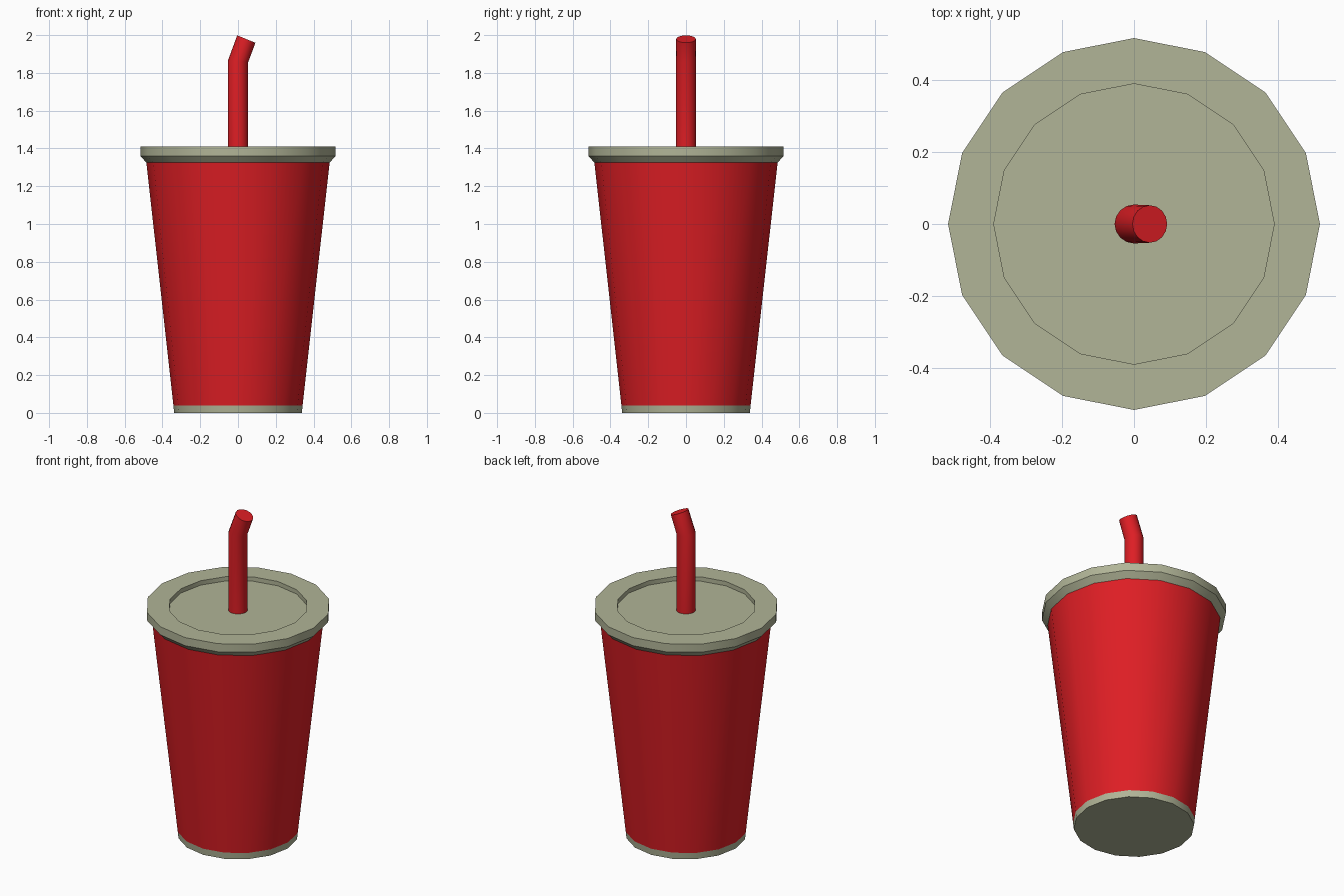
import bpy, bmesh, math
from mathutils import Matrix, Vector

if "Cube" in bpy.data.objects:
    bpy.data.objects.remove(bpy.data.objects["Cube"])

SIDES = 16


def material(name, color):
    mat = bpy.data.materials.new(name)
    mat.diffuse_color = color
    mat.use_nodes = True
    mat.node_tree.nodes["Principled BSDF"].inputs["Base Color"].default_value = mat.diffuse_color
    return mat


RED = material("red", (0.73, 0.013, 0.018, 1))
CREAM = material("cream", (0.44, 0.46, 0.31, 1))


def loft(name, rings, mat, cap_start=True, cap_end=True):
    """Skin a list of (centre, radius, tilt about y) rings into one object."""
    bm = bmesh.new()
    loops = []
    for centre, radius, tilt in rings:
        rot = Matrix.Rotation(tilt, 3, 'Y')
        loop = []
        for i in range(SIDES):
            a = 2 * math.pi * i / SIDES
            p = Vector((radius * math.cos(a), radius * math.sin(a), 0))
            loop.append(bm.verts.new(Vector(centre) + rot @ p))
        loops.append(loop)
    for low, high in zip(loops, loops[1:]):
        for i in range(SIDES):
            j = (i + 1) % SIDES
            bm.faces.new((low[i], low[j], high[j], high[i]))
    if cap_start:
        bm.faces.new(loops[0][::-1])
    if cap_end:
        bm.faces.new(loops[-1])
    mesh = bpy.data.meshes.new(name)
    bm.to_mesh(mesh)
    bm.free()
    mesh.materials.append(mat)
    obj = bpy.data.objects.new(name, mesh)
    bpy.context.collection.objects.link(obj)
    bpy.ops.object.select_all(action='DESELECT')
    obj.select_set(True)
    bpy.context.view_layer.objects.active = obj
    bpy.ops.object.shade_smooth_by_angle(angle=math.radians(30))
    return obj


def turned(name, profile, mat, **caps):
    """Round part about the z axis from (radius, height) points."""
    return loft(name, [((0, 0, z), r, 0) for r, z in profile], mat, **caps)


# Cream base band and tapered red cup wall
turned("cup_base", [(0.338, 0), (0.342, 0.04)], CREAM, cap_end=False)
turned("cup_body", [(0.342, 0.04), (0.485, 1.325)], RED,
       cap_start=False, cap_end=False)

# Lid: chamfered underside, upright rim, recessed top
turned("lid", [(0.485, 1.325), (0.517, 1.36), (0.517, 1.41),
               (0.39, 1.41), (0.39, 1.383)], CREAM, cap_start=False)

# Straw with a bent tip
loft("straw", [((0, 0, 1.383), 0.054, 0),
               ((0, 0, 1.86), 0.054, math.radians(4)),
               ((0.044, 0, 1.979), 0.052, math.radians(22))],
     RED, cap_start=False)
